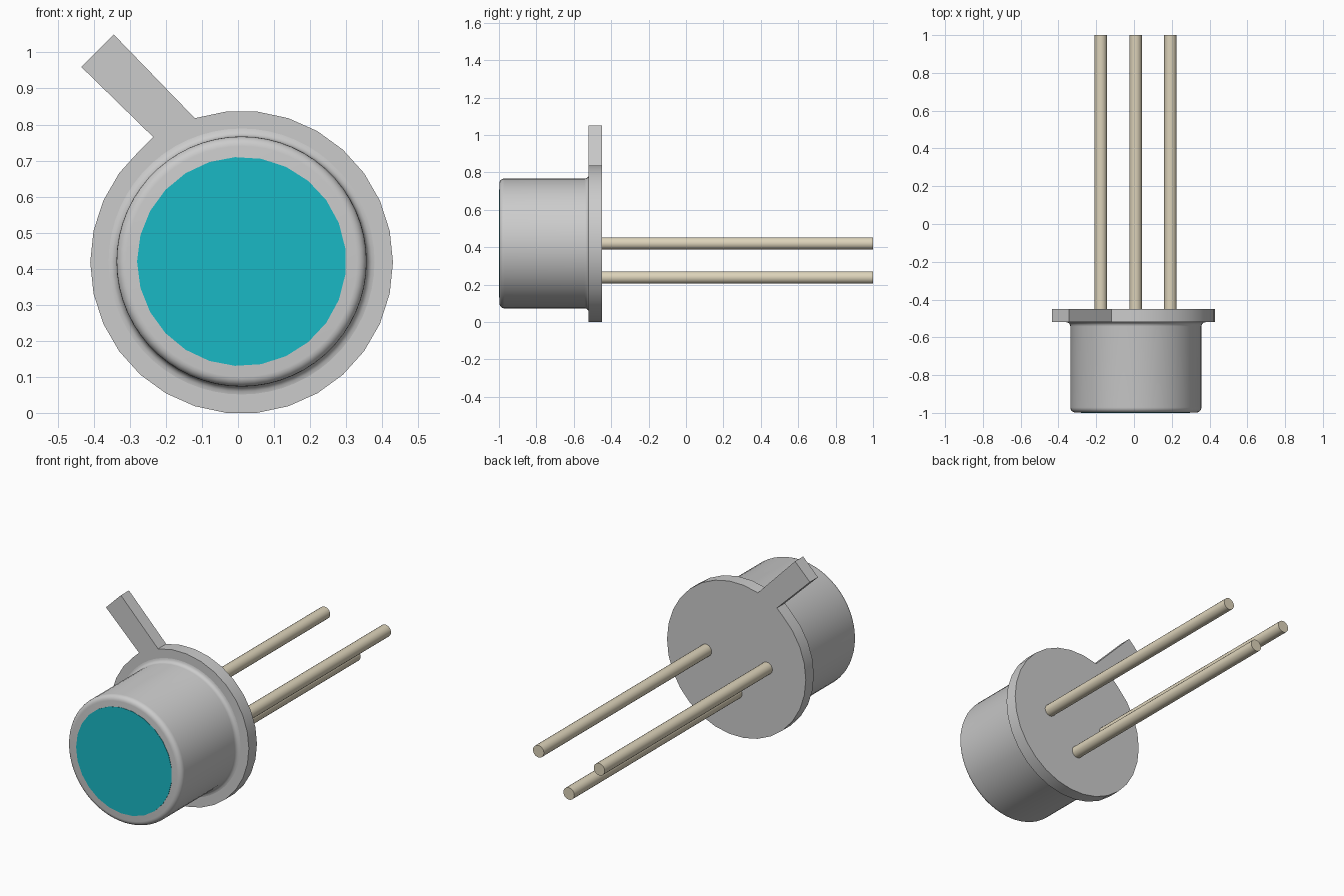
import bpy, bmesh, math

if "Cube" in bpy.data.objects:
    bpy.data.objects.remove(bpy.data.objects["Cube"])

CX, CZ = 0.01, 0.42   # axis of the can, running along y


def material(name, color):
    m = bpy.data.materials.new(name)
    m.diffuse_color = color
    m.use_nodes = True
    m.node_tree.nodes["Principled BSDF"].inputs["Base Color"].default_value = m.diffuse_color
    return m


def finish(bm, name, mat=None):
    bmesh.ops.recalc_face_normals(bm, faces=bm.faces)
    me = bpy.data.meshes.new(name)
    bm.to_mesh(me)
    bm.free()
    ob = bpy.data.objects.new(name, me)
    bpy.context.collection.objects.link(ob)
    if mat:
        me.materials.append(mat)
    bpy.ops.object.select_all(action='DESELECT')
    ob.select_set(True)
    bpy.context.view_layer.objects.active = ob
    bpy.ops.object.shade_smooth_by_angle(angle=math.radians(30))
    return ob


def lathe(name, profile, sides, x, z, mat=None, start=0.0, cap_end=True):
    """Turn (radius, y) points around an axis parallel to y."""
    bm = bmesh.new()
    rings = []
    for r, y in profile:
        angles = [start + 2 * math.pi * i / sides for i in range(sides)]
        rings.append([bm.verts.new((x + r * math.cos(a), y, z + r * math.sin(a)))
                      for a in angles])
    for a, b in zip(rings, rings[1:]):
        for i in range(sides):
            j = (i + 1) % sides
            bm.faces.new((a[i], a[j], b[j], b[i]))
    bm.faces.new(rings[0])
    if cap_end:
        bm.faces.new(rings[-1])
    return finish(bm, name, mat)


cyan = material("window_cyan", (0.01, 0.48, 0.56, 1))
tan = material("lead_tan", (0.72, 0.65, 0.49, 1))

# Base flange: 30-sided disc with the slanted index tab in one outline
outline = []
for i in range(30):
    if i == 10:   # the tab replaces this corner
        outline += [(-0.345, 1.05), (-0.435, 0.96), (-0.235, 0.765)]
    else:
        a = math.radians(12 * i)
        outline.append((CX + 0.42 * math.cos(a), CZ - 0.002 + 0.42 * math.sin(a)))
bm = bmesh.new()
face = bm.faces.new([bm.verts.new((x, -0.52, z)) for x, z in outline])
ext = bmesh.ops.extrude_face_region(bm, geom=[face])
new_verts = [g for g in ext["geom"] if isinstance(g, bmesh.types.BMVert)]
bmesh.ops.translate(bm, verts=new_verts, vec=(0, 0.07, 0))
finish(bm, "flange_with_tab")

# Can: rounded front rim and a small fillet where it meets the flange
profile = [(0.32, -0.998)]
for k in range(1, 6):
    a = math.radians(18 * k)
    profile.append((0.32 + 0.027 * math.sin(a), -0.971 - 0.027 * math.cos(a)))
for k in range(5):
    a = math.radians(22.5 * k)
    profile.append((0.369 - 0.022 * math.cos(a), -0.542 + 0.022 * math.sin(a)))
lathe("can", profile, 60, CX, CZ, cap_end=False)

# Window in the front of the can
lathe("window", [(0.29, -1.0), (0.29, -0.99)], 25, CX, CZ, cyan, start=math.pi)

# Three leads
for name, x, z in (("lead_left", -0.175, CZ), ("lead_middle", 0.009, 0.238),
                   ("lead_right", 0.193, CZ)):
    lathe(name, [(0.033, -0.46), (0.033, 1.0)], 20, x, z, tan)
